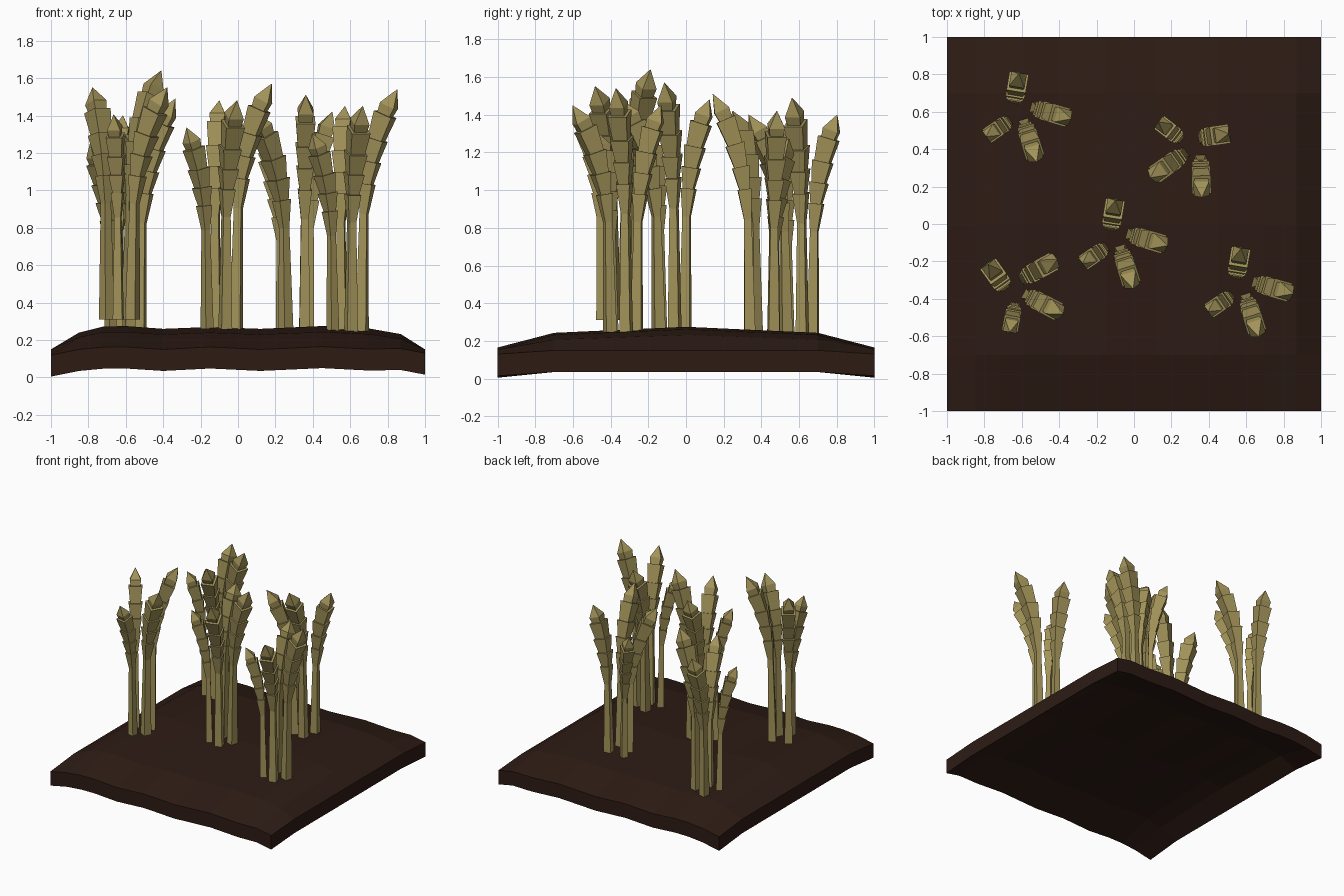
import bpy, bmesh, math
from mathutils import Vector, Matrix

if "Cube" in bpy.data.objects:
    bpy.data.objects.remove(bpy.data.objects["Cube"])


def material(name, rgb):
    m = bpy.data.materials.new(name)
    m.diffuse_color = (*rgb, 1)
    m.use_nodes = True
    m.node_tree.nodes["Principled BSDF"].inputs["Base Color"].default_value = m.diffuse_color
    return m


def finish(bm, name, mat):
    bmesh.ops.recalc_face_normals(bm, faces=bm.faces)
    me = bpy.data.meshes.new(name)
    bm.to_mesh(me)
    bm.free()
    me.materials.append(mat)
    ob = bpy.data.objects.new(name, me)
    bpy.context.collection.objects.link(ob)
    return ob


soil = material("soil", (0.026, 0.011, 0.007))
straw = material("straw", (0.36, 0.29, 0.10))

# Soil slab: wavy height grid, dropped copy below, closed round the rim
XS = [-1, -.85, -.72, -.6, -.4, -.15, .12, .45, .7, .87, 1]
EDGE = [.12, .15, .162, .163, .15, .163, .15, .165, .152, .155, .13]
SHOULDER = [.15, .215, .243, .243, .23, .24, .23, .243, .232, .207, .15]
MIDDLE = [.15, .24, .272, .275, .26, .27, .26, .275, .262, .232, .15]
ROWS = [(-1, EDGE), (-.7, SHOULDER), (0, MIDDLE), (.7, SHOULDER), (1, EDGE)]
THICK = 0.115

bm = bmesh.new()
grid = [[bm.verts.new((x, y, z)) for x, z in zip(XS, row)] for y, row in ROWS]
for a, b in zip(grid, grid[1:]):
    for i in range(len(XS) - 1):
        bm.faces.new((a[i], a[i + 1], b[i + 1], b[i]))
top = bm.faces[:]
rim = [e for e in bm.edges if e.is_boundary]
low = bmesh.ops.duplicate(bm, geom=bm.verts[:] + bm.edges[:] + top)
bmesh.ops.translate(bm, vec=(0, 0, -THICK),
                    verts=[g for g in low["geom"] if isinstance(g, bmesh.types.BMVert)])
bmesh.ops.bridge_loops(bm, edges=[e for e in bm.edges if e.is_boundary])
finish(bm, "soil_slab", soil)

# Stalk profile: (fraction of height, half width); repeated fractions step in
PROFILE = [(0, .030), (.5, .020), (.62, .037), (.62, .028), (.71, .046),
           (.71, .035), (.80, .051), (.80, .040), (.90, .052), (.90, .036),
           (.935, .042), (1, .001)]


def add_stalk(bm, base, tip, scale):
    """Square stalk that bends outward towards its tip."""
    base, tip = Vector(base), Vector(tip)
    span = tip - base
    flat = Vector((span.x, span.y, 0))
    side = Vector((-flat.y, flat.x, 0)).normalized()
    rings = []
    for t, w in PROFILE:
        centre = base + flat * t ** 4 + Vector((0, 0, span.z * t))
        tangent = (flat * 4 * t ** 3 + Vector((0, 0, span.z))).normalized()
        out = side.cross(tangent)
        w *= scale
        rings.append([bm.verts.new(centre + side * w * a + out * w * b)
                      for a, b in ((-1, -1), (1, -1), (1, 1), (-1, 1))])
    for r, s in zip(rings, rings[1:]):
        for i in range(4):
            j = (i + 1) % 4
            bm.faces.new((r[i], r[j], s[j], s[i]))
    bm.faces.new(rings[0])
    bm.faces.new(rings[-1])


# One clump of four stalks, around its own centre: base, tip, thickness
PIVOT = Vector((-.07, -.1075, 0))
STALKS = [((-.122, -.005, .24), (-.10, .125, 1.48), 1.0),
          ((-.010, -.060, .24), (.18, -.115, 1.57), 1.0),
          ((-.068, -.145, .24), (-.005, -.345, 1.48), 1.0),
          ((-.165, -.135, .24), (-.275, -.21, 1.335), .85)]

# Clumps: x, y, z offset and turn in degrees
CLUMPS = [(-.585, .57, -.08, 0), (.2925, .3825, -.06, -72),
          (-.07, -.1075, 0, 0), (-.5925, -.36, .07, 45), (.602, -.365, -.03, 0)]
for n, (x, y, z, turn) in enumerate(CLUMPS, 1):
    bm = bmesh.new()
    for base, tip, scale in STALKS:
        add_stalk(bm, Vector(base) - PIVOT, Vector(tip) - PIVOT, scale)
    bm.transform(Matrix.Translation((x, y, z)) @ Matrix.Rotation(math.radians(turn), 4, 'Z'))
    finish(bm, f"wheat_clump_{n}", straw)
